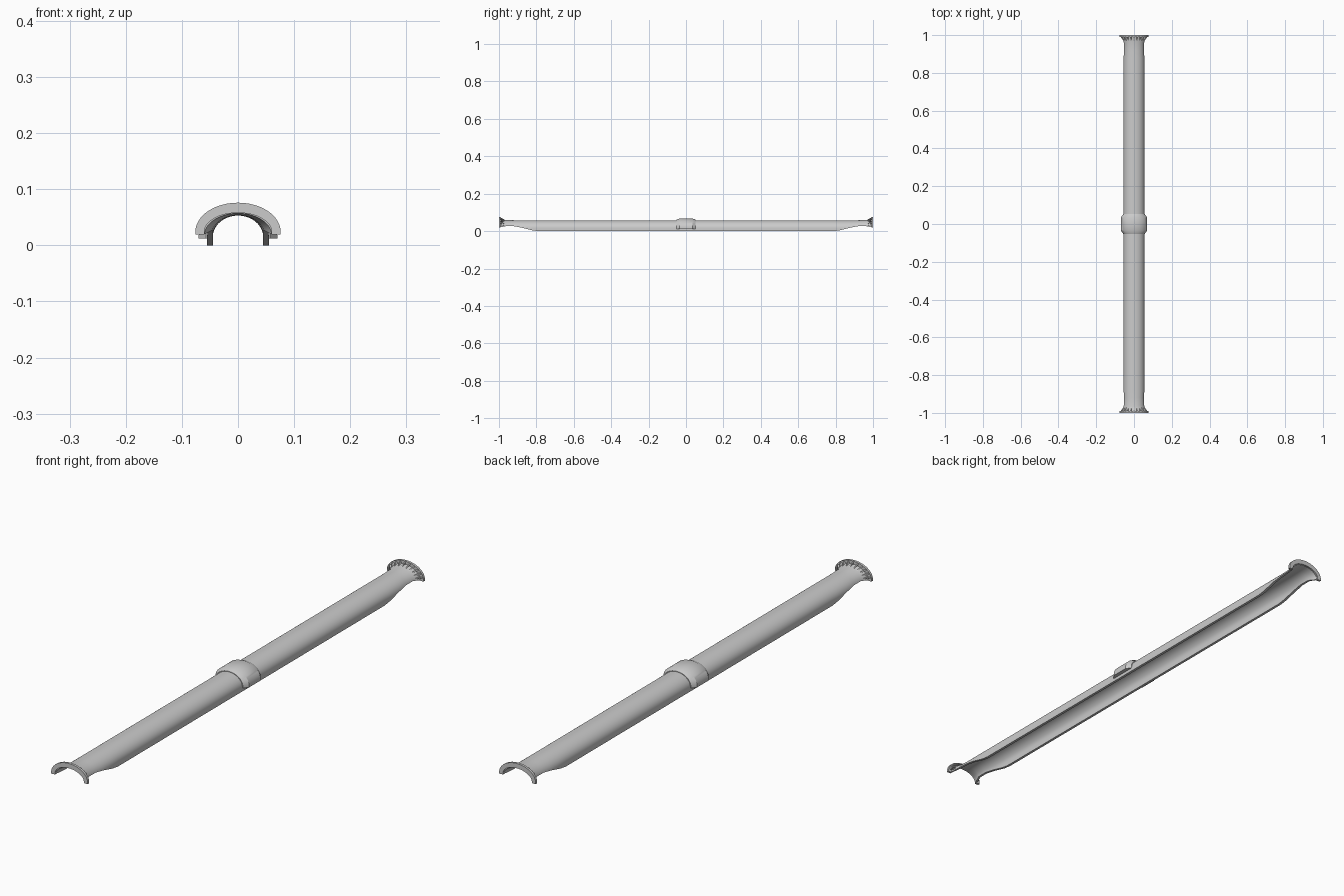
import bpy, bmesh, math

if "Cube" in bpy.data.objects:
    bpy.data.objects.remove(bpy.data.objects["Cube"])

N = 24  # arc segments


def arch(half, top, bottom, centre):
    """Half-ellipse on straight legs, trimmed at height bottom."""
    rise = top - centre
    s = math.asin(max(0.0, (bottom - centre) / rise))
    pts = []
    for i in range(N + 1):
        a = s + (math.pi - 2 * s) * i / N
        pts.append((half * math.cos(a), centre + rise * math.sin(a)))
    return [(pts[0][0], bottom)] + pts + [(pts[-1][0], bottom)]


def loft(name, stations):
    """Closed shell; station = y, outer half, outer top, inner half, inner top, bottom, centre."""
    bm = bmesh.new()
    rings = []
    for y, oh, ot, ih, it, b, c in stations:
        outline = arch(oh, ot, b, c) + arch(ih, it, b, c)[::-1]
        rings.append([bm.verts.new((x, y, z)) for x, z in outline])
    n = len(rings[0])
    for p, q in zip(rings, rings[1:]):
        for i in range(n):
            j = (i + 1) % n
            bm.faces.new((p[i], p[j], q[j], q[i]))
    half = n // 2
    for r in (rings[0], rings[-1]):
        for i in range(half - 1):
            bm.faces.new((r[i], r[i + 1], r[n - 2 - i], r[n - 1 - i]))
    bmesh.ops.remove_doubles(bm, verts=bm.verts, dist=1e-5)
    bmesh.ops.recalc_face_normals(bm, faces=bm.faces)
    return finish(name, bm)


def finish(name, bm):
    me = bpy.data.meshes.new(name)
    bm.to_mesh(me)
    bm.free()
    ob = bpy.data.objects.new(name, me)
    bpy.context.collection.objects.link(ob)
    bpy.ops.object.select_all(action='DESELECT')
    ob.select_set(True)
    bpy.context.view_layer.objects.active = ob
    bpy.ops.object.shade_smooth_by_angle(angle=math.radians(30))
    return ob


def both_ends(half):
    """Mirror a list of stations given from the middle out to +y."""
    return [(-s[0],) + s[1:] for s in reversed(half)] + half


# Long open-bottomed tube with raised lower edges near the ends
loft("tube", both_ends([
    (0.79, 0.055, 0.058, 0.045, 0.053, 0.0, 0.015),
    (0.82, 0.055, 0.058, 0.045, 0.053, 0.004, 0.015),
    (0.88, 0.055, 0.058, 0.045, 0.053, 0.019, 0.015),
    (0.92, 0.055, 0.058, 0.046, 0.053, 0.026, 0.015),
    (0.96, 0.056, 0.059, 0.048, 0.054, 0.027, 0.016),
    (0.985, 0.061, 0.063, 0.055, 0.056, 0.022, 0.018),
    (0.995, 0.064, 0.065, 0.060, 0.057, 0.020, 0.018),
]))

# Chamfered collar around the middle
loft("middle_collar", both_ends([
    (0.034, 0.070, 0.068, 0.053, 0.056, 0.012, 0.018),
    (0.052, 0.057, 0.060, 0.053, 0.056, 0.012, 0.018),
]))

# Flanges with small gussets behind them
for side, label in ((-1, "front"), (1, "rear")):
    loft(label + "_flange", [
        (side * 0.991, 0.076, 0.076, 0.060, 0.058, 0.019, 0.024),
        (side * 1.0, 0.076, 0.076, 0.060, 0.058, 0.019, 0.024),
    ])
    bm = bmesh.new()
    for i in range(11):
        a = math.radians(10 + 16 * i)
        t = 0.0022
        dx, dz = math.cos(a), math.sin(a)
        tri = [(0.056, 0.038, 0.970), (0.060, 0.042, 0.993), (0.074, 0.050, 0.993)]
        faces = []
        for k in (-t, t):
            faces.append([bm.verts.new((h * dx - k * dz, side * y, 0.024 + r * dz + k * dx))
                          for h, r, y in tri])
        bm.faces.new(faces[0])
        bm.faces.new(faces[1][::-1])
        for m in range(3):
            n = (m + 1) % 3
            bm.faces.new((faces[0][m], faces[1][m], faces[1][n], faces[0][n]))
    bmesh.ops.recalc_face_normals(bm, faces=bm.faces)
    finish(label + "_gussets", bm)
